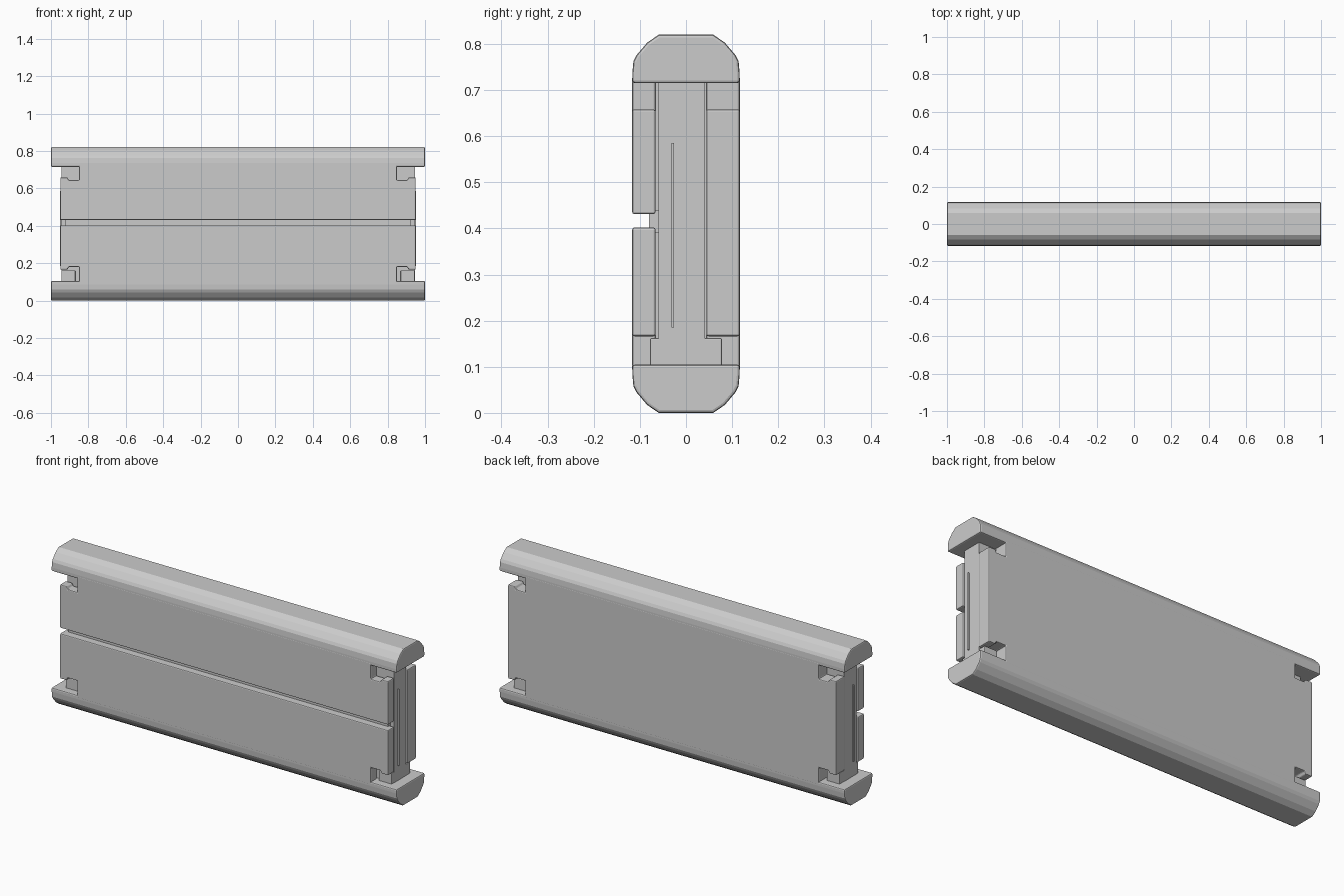
import bpy, bmesh
from mathutils import Vector

if "Cube" in bpy.data.objects:
    bpy.data.objects.remove(bpy.data.objects["Cube"])


def prism(name, outline, place, direction, bevel=0.0):
    """Extrude a 2D outline along a direction vector."""
    bm = bmesh.new()
    face = bm.faces.new([bm.verts.new(place(a, b)) for a, b in outline])
    ext = bmesh.ops.extrude_face_region(bm, geom=[face])
    moved = [g for g in ext["geom"] if isinstance(g, bmesh.types.BMVert)]
    bmesh.ops.translate(bm, verts=moved, vec=Vector(direction))
    bmesh.ops.recalc_face_normals(bm, faces=bm.faces)
    mesh = bpy.data.meshes.new(name)
    bm.to_mesh(mesh)
    bm.free()
    obj = bpy.data.objects.new(name, mesh)
    bpy.context.collection.objects.link(obj)
    if bevel:
        mod = obj.modifiers.new("Bevel", "BEVEL")
        mod.width = bevel
        mod.segments = 2
        mod.limit_method = "ANGLE"
        mod.angle_limit = 0.9
    return obj


def box(name, x, y, z, bevel=0.0):
    outline = [(x[0], z[0]), (x[1], z[0]), (x[1], z[1]), (x[0], z[1])]
    return prism(name, outline, lambda a, b: (a, y[0], b), (0, y[1] - y[0], 0), bevel)


H = 0.82

# Chamfered top and bottom rails
half = [(0.1165, 0.715), (0.1165, 0.735), (0.114, 0.762), (0.107, 0.776),
        (0.084, 0.803), (0.059, H)]
section = half + [(-y, z) for y, z in reversed(half)]
prism("top_rail", section, lambda y, z: (-1, y, z), (2, 0, 0), 0.006)
prism("bottom_rail", [(y, H - z) for y, z in section],
      lambda y, z: (-1, y, z), (2, 0, 0), 0.006)

# Side panels with stepped corner notches
upper_step = [(0.95, 0.658), (0.912, 0.658), (0.905, 0.644), (0.85, 0.644), (0.85, 0.73)]
lower_step = [(x, 0.824 - z) for x, z in reversed(upper_step)]
lower_step[0] = (0.85, 0.09)


def panel(name, right_side, y0, y1):
    outline = right_side + [(-x, z) for x, z in reversed(right_side)]
    prism(name, outline, lambda a, b: (a, y0, b), (0, y1 - y0, 0), 0.005)


panel("front_upper_panel", [(0.95, 0.431)] + upper_step, -0.1168, -0.066)
panel("front_lower_panel", lower_step + [(0.95, 0.402)], -0.1168, -0.066)
panel("back_panel", lower_step + upper_step, 0.044, 0.1168)

# Inner core and the floor of the front groove
box("core", (-0.945, 0.945), (-0.06, 0.041), (0.1, 0.72))
box("core_filler", (-0.84, 0.84), (-0.075, 0.05), (0.1, 0.72))
box("groove_floor", (-0.925, 0.925), (-0.08, -0.05), (0.39, 0.44))

# Feet and thin seam ridges at each end
for side, s in (("left", -1), ("right", 1)):
    xs = sorted((s * 0.87, s * 0.944))
    box(side + "_core_foot", xs, (-0.078, 0.078), (0.1, 0.162), 0.003)
    xr = sorted((s * 0.94, s * 0.953))
    box(side + "_end_ridge", xr, (-0.031, -0.026), (0.185, 0.585))
